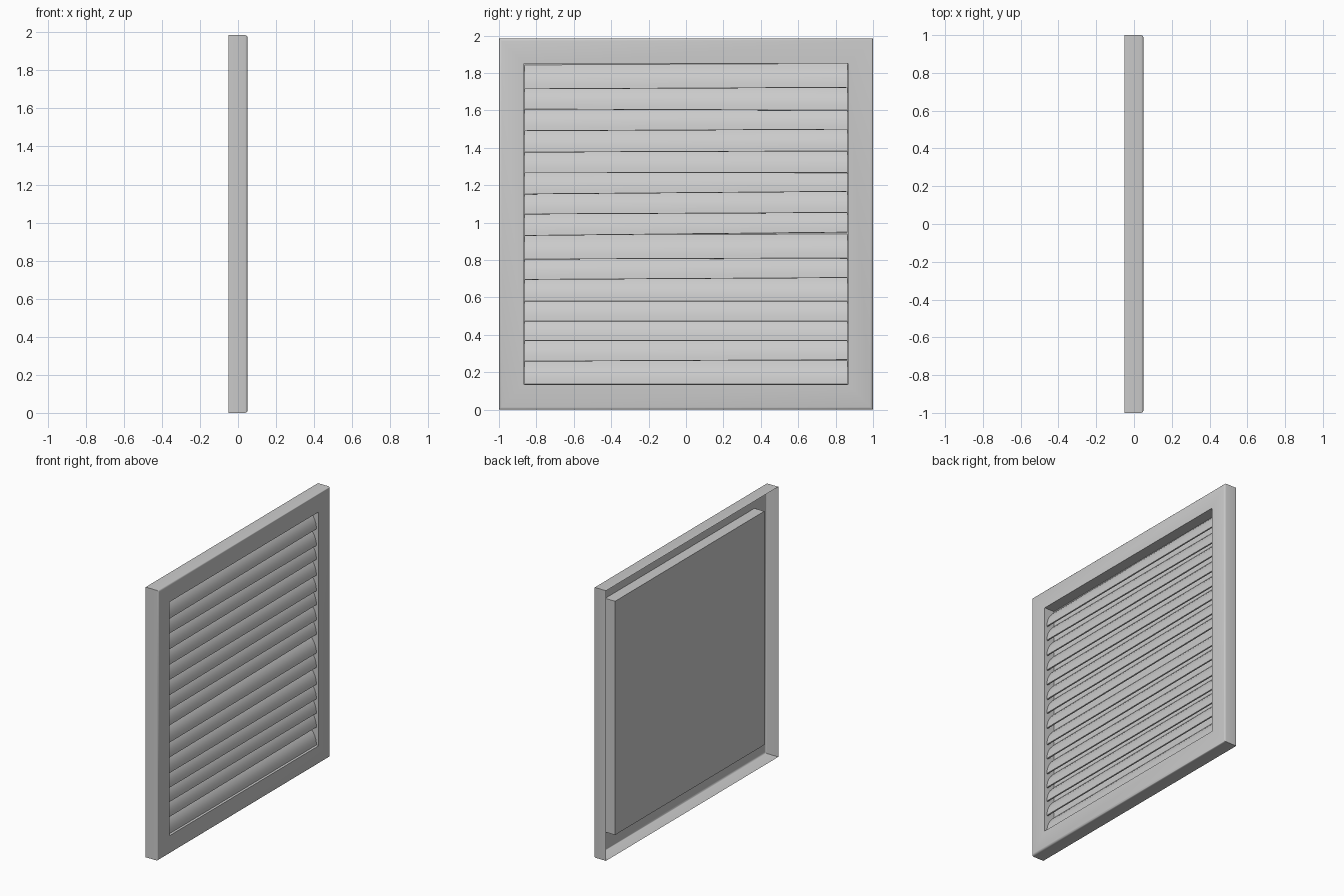
import bpy, bmesh, math

if "Cube" in bpy.data.objects:
    bpy.data.objects.remove(bpy.data.objects["Cube"])

H = 1.985          # overall height
MID = H / 2

def make_object(name, bm):
    bmesh.ops.recalc_face_normals(bm, faces=bm.faces)
    me = bpy.data.meshes.new(name)
    bm.to_mesh(me)
    bm.free()
    ob = bpy.data.objects.new(name, me)
    bpy.context.collection.objects.link(ob)
    bpy.ops.object.select_all(action='DESELECT')
    ob.select_set(True)
    bpy.context.view_layer.objects.active = ob
    bpy.ops.object.shade_smooth_by_angle(angle=math.radians(35))
    return ob

# Frame shell: open skirt, rounded front edge, flat border, recessed box with back panel
# each entry is (depth x, inset from the outer edge)
section = [(-0.05, 0), (0.038, 0), (0.044, 0.002), (0.048, 0.006), (0.05, 0.014),
           (0.05, 0.134), (-0.03, 0.134)]
bm = bmesh.new()
rings = []
for x, inset in section:
    a, b = 1 - inset, MID - inset
    rings.append([bm.verts.new((x, sy * a, MID + sz * b))
                  for sy, sz in ((-1, -1), (1, -1), (1, 1), (-1, 1))])
for r0, r1 in zip(rings, rings[1:]):
    for i in range(4):
        j = (i + 1) % 4
        bm.faces.new((r0[i], r0[j], r1[j], r1[i]))
bm.faces.new(rings[-1])
make_object("vent_frame", bm)

# Louvre slats: thin curved blades, lower edge forward, each slightly uneven
def slat(index, z_edge, tilt):
    n, rise, thick = 6, 0.128, 0.009
    outer, inner = [], []
    for k in range(n + 1):
        t = k / n
        bulge = 0.016 * math.sin(math.pi * t)
        x = 0.034 - 0.063 * t
        z = rise * t
        outer.append((x + bulge * 0.9, z + bulge * 0.3))
        inner.append((max(x + bulge * 0.9 - thick, -0.0295), z + bulge * 0.3 - 0.002))
    profile = outer + inner[::-1]
    bm = bmesh.new()
    ends = [[bm.verts.new((x, y, z_edge + z + s * tilt)) for x, z in profile]
            for y, s in ((-0.864, -1), (0.864, 1))]
    m = len(profile)
    for i in range(m):
        j = (i + 1) % m
        bm.faces.new((ends[0][i], ends[0][j], ends[1][j], ends[1][i]))
    for e in ends:
        bm.faces.new(e)
    make_object(f"louvre_slat_{index:02d}", bm)

edges = [1.719, 1.604, 1.495, 1.380, 1.267, 1.160, 1.050, 0.940,
         0.808, 0.701, 0.581, 0.474, 0.369, 0.263, 0.136]
tilts = [0.004, -0.003, 0.004, 0.003, 0.001, 0.007, 0.004, 0.009,
         0.003, 0.005, 0, 0, 0, 0.004, 0]
for i, (z, t) in enumerate(zip(edges, tilts)):
    slat(i + 1, z, t)
